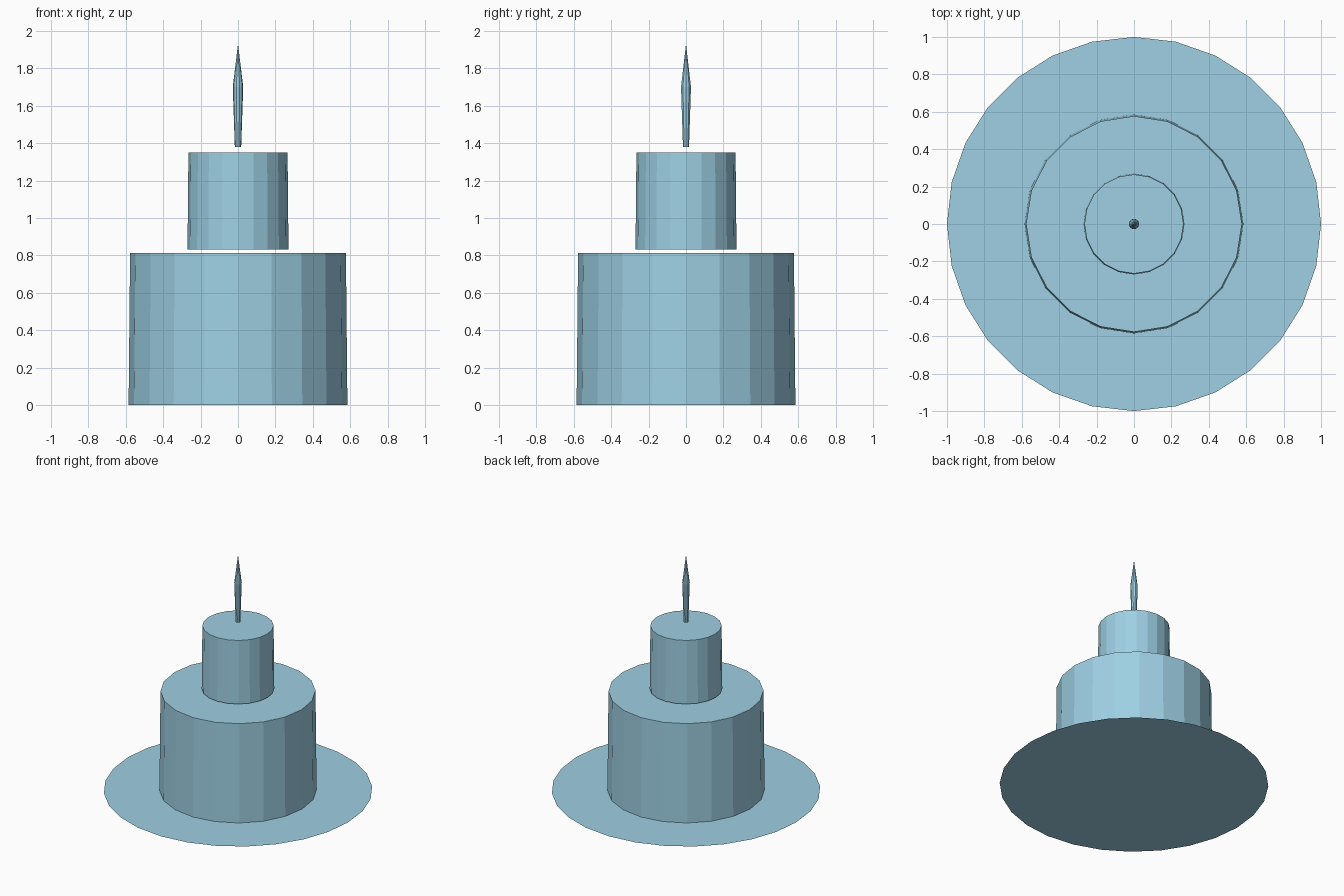
import bpy, bmesh, math

if "Cube" in bpy.data.objects:
    bpy.data.objects.remove(bpy.data.objects["Cube"])

blue = bpy.data.materials.new("light blue")
blue.diffuse_color = (0.342, 0.631, 0.775, 1)
blue.use_nodes = True
blue.node_tree.nodes["Principled BSDF"].inputs["Base Color"].default_value = blue.diffuse_color


def turned(name, profile, sides, cap_bottom=True):
    """Flat-faced solid turned around z from (radius, height) points, bottom first."""
    bm = bmesh.new()
    rings = []
    for r, z in profile:
        if r == 0:
            rings.append([bm.verts.new((0, 0, z))] * sides)
        else:
            rings.append([bm.verts.new((r * math.cos(math.tau * i / sides),
                                        r * math.sin(math.tau * i / sides), z))
                          for i in range(sides)])
    for a, b in zip(rings, rings[1:]):
        for i in range(sides):
            j = (i + 1) % sides
            quad = [a[i], a[j], b[j], b[i]]
            bm.faces.new(list(dict.fromkeys(quad)))
    if cap_bottom and profile[0][0] > 0:
        bm.faces.new(rings[0][::-1])
    if profile[-1][0] > 0:
        bm.faces.new(rings[-1])
    mesh = bpy.data.meshes.new(name)
    bm.to_mesh(mesh)
    bm.free()
    mesh.materials.append(blue)
    obj = bpy.data.objects.new(name, mesh)
    bpy.context.collection.objects.link(obj)
    return obj


# Paper-thin round ground plate
turned("base_disc", [(1.0, 0.0)], 28, cap_bottom=False)
# Wide lower tier, slightly tapered, open where it meets the plate
turned("lower_tier", [(0.585, 0.0), (0.577, 0.812)], 20, cap_bottom=False)
# Narrow upper tier, hovering just above the lower one
turned("upper_tier", [(0.27, 0.83), (0.265, 1.35)], 20)
# Floating needle spire
turned("spire", [(0.017, 1.38), (0.028, 1.70), (0.0, 1.93)], 10)
